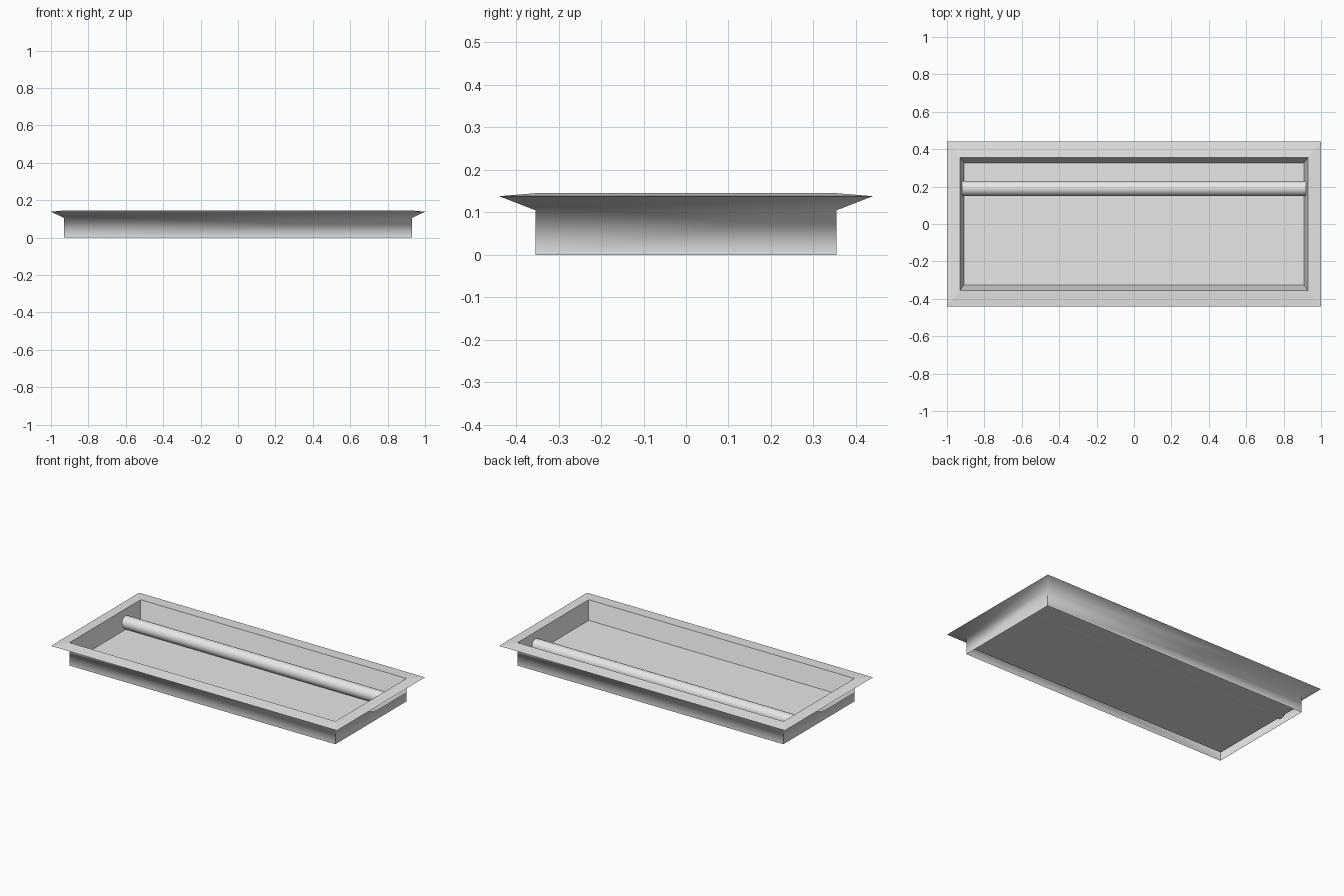
import bpy
import bmesh
import math

cube = bpy.data.objects.get("Cube")
if cube:
    bpy.data.objects.remove(cube, do_unlink=True)

grey = bpy.data.materials.new("plain_grey")
grey.use_nodes = True
COLOUR = (0.8, 0.8, 0.8, 1.0)
grey.diffuse_color = COLOUR
grey.node_tree.nodes["Principled BSDF"].inputs["Base Color"].default_value = COLOUR

# Rectangular outlines as (half width, half depth, height)
FOOT = (0.93, 0.355, 0.0)
NECK = (0.93, 0.355, 0.105)
EDGE = (1.0, 0.44, 0.138)
LIP = (0.93, 0.355, 0.145)
FLOOR = (0.908, 0.325, 0.032)


def finish(name, bm):
    mesh = bpy.data.meshes.new(name)
    bm.to_mesh(mesh)
    bm.free()
    mesh.materials.append(grey)
    obj = bpy.data.objects.new(name, mesh)
    bpy.context.collection.objects.link(obj)
    return obj


def smooth(obj, angle):
    bpy.ops.object.select_all(action="DESELECT")
    obj.select_set(True)
    bpy.context.view_layer.objects.active = obj
    bpy.ops.object.shade_smooth_by_angle(angle=math.radians(angle))


def rectangle_loft(name, rings, filled=False):
    """Join stacked rectangles; the last one may be filled."""
    bm = bmesh.new()
    loops = [[bm.verts.new((sx * w, sy * d, z))
              for sx, sy in ((-1, -1), (1, -1), (1, 1), (-1, 1))]
             for w, d, z in rings]
    for low, high in zip(loops, loops[1:]):
        for i in range(4):
            j = (i + 1) % 4
            bm.faces.new((low[i], low[j], high[j], high[i]))
    if filled:
        bm.faces.new(loops[-1])
    return finish(name, bm)


# Outer walls flaring into the underside of the rim, open below
skirt = rectangle_loft("outer_walls", (FOOT, NECK, EDGE))
smooth(skirt, 80)

# Rim top, sloping inner walls and raised floor
rectangle_loft("rim_and_basin", (EDGE, LIP, FLOOR), filled=True)

# Long round bar lying towards the back of the basin
bm = bmesh.new()
bmesh.ops.create_cone(bm, cap_ends=True, segments=12,
                      radius1=0.04, radius2=0.04, depth=1.84)
bar = finish("round_bar", bm)
bar.rotation_euler.y = math.pi / 2
bar.location = (0, 0.19, 0.07)
smooth(bar, 40)
